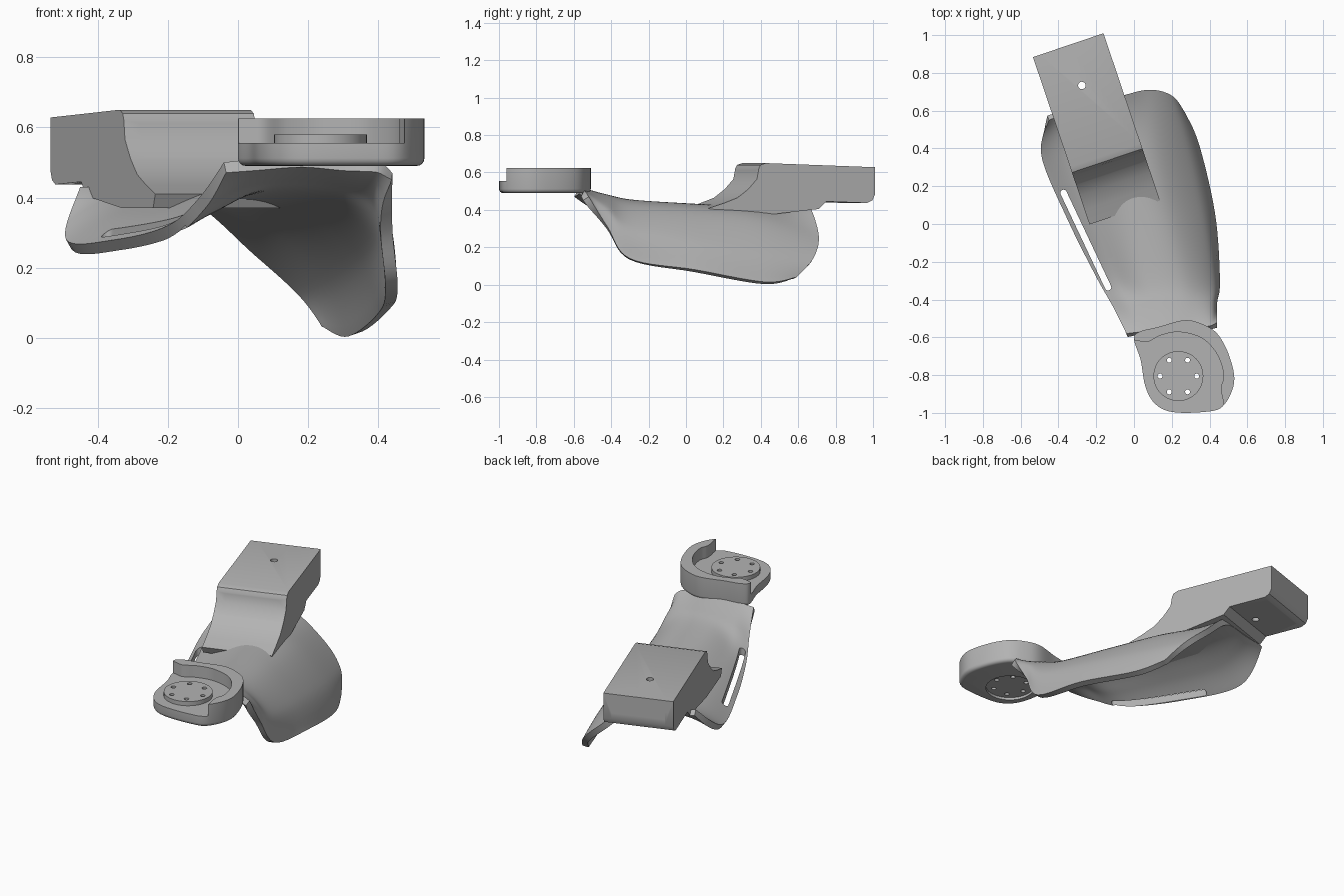
import bpy, bmesh, math
from mathutils import Matrix, Vector

if "Cube" in bpy.data.objects:
    bpy.data.objects.remove(bpy.data.objects["Cube"])

grey = bpy.data.materials.new("plain grey")
grey.use_nodes = True
grey.diffuse_color = (0.45, 0.45, 0.45, 1)
grey.node_tree.nodes["Principled BSDF"].inputs["Base Color"].default_value = grey.diffuse_color


def spline(pts, steps, closed=False):
    """Smooth curve through the points."""
    n = len(pts)
    pts = [Vector(p) for p in pts]
    pick = (lambda i: pts[i % n]) if closed else (lambda i: pts[min(max(i, 0), n - 1)])
    out = []
    for i in range(n if closed else n - 1):
        a, b, c, d = (pick(i + k) for k in (-1, 0, 1, 2))
        for k in range(steps):
            t = k / steps
            out.append(b + (c - a) * t / 2 + (a - b * 2.5 + c * 2 - d / 2) * t ** 2
                       + ((b - c) * 1.5 + (d - a) / 2) * t ** 3)
    return out if closed else out + [pts[-1]]


def add_object(name, bm):
    mesh = bpy.data.meshes.new(name)
    bmesh.ops.recalc_face_normals(bm, faces=bm.faces)
    bm.to_mesh(mesh)
    bm.free()
    mesh.materials.append(grey)
    obj = bpy.data.objects.new(name, mesh)
    bpy.context.collection.objects.link(obj)
    return obj


def prism(name, pts, low, high, matrix=Matrix(), bevel=0):
    """Extrude a flat outline from low to high, optionally rounding the low rim."""
    bm = bmesh.new()
    base = bm.faces.new([bm.verts.new((p[0], p[1], low)) for p in pts])
    rim = list(base.edges)
    ext = bmesh.ops.extrude_face_region(bm, geom=[base], use_keep_orig=True)
    top = [v for v in ext["geom"] if isinstance(v, bmesh.types.BMVert)]
    bmesh.ops.translate(bm, verts=top, vec=(0, 0, high - low))
    if bevel:
        bmesh.ops.bevel(bm, geom=rim, offset=bevel, segments=4, profile=0.5, affect='EDGES')
    bm.transform(matrix)
    return add_object(name, bm)


def circle(x, y, r, n=32):
    return [(x + r * math.cos(math.tau * i / n), y + r * math.sin(math.tau * i / n)) for i in range(n)]


def rect(x0, x1, y0, y1):
    return [(x0, y0), (x1, y0), (x1, y1), (x0, y1)]


def slot_cutter(centre, along, cut, radius, depth):
    """Round-ended bar that cuts a strap slot."""
    x, z = Vector(along), Vector(cut)
    half = x.length / 2 - radius
    x.normalize()
    m = Matrix((x, z.cross(x), z)).transposed().to_4x4()
    m.translation = centre
    pts = []
    for end in (0, 1):
        for i in range(9):
            a = math.pi * (end + i / 8) - math.pi / 2
            pts.append(((1 - 2 * end) * half + radius * math.cos(a), radius * math.sin(a)))
    return prism("slot_cutter", pts, -depth, depth, m)


def finish(obj, cutters):
    """Cut, bake the modifiers and shade."""
    for c in cutters:
        c.hide_render = True
        mod = obj.modifiers.new("cut", 'BOOLEAN')
        mod.operation, mod.solver, mod.object = 'DIFFERENCE', 'EXACT', c
    deps = bpy.context.evaluated_depsgraph_get()
    baked = bpy.data.meshes.new_from_object(obj.evaluated_get(deps))
    obj.modifiers.clear()
    obj.data = baked
    for c in cutters:
        bpy.data.objects.remove(c)
    bpy.ops.object.select_all(action='DESELECT')
    obj.select_set(True)
    bpy.context.view_layer.objects.active = obj
    bpy.ops.object.shade_smooth_by_angle(angle=math.radians(35))


# Saddle shell: sections from the left wing over the crown to the right flap
sections = [
    [(-.04, -.58, .50), (.05, -.57, .51), (.18, -.56, .52), (.30, -.55, .51), (.40, -.54, .50), (.44, -.52, .47)],
    [(-.11, -.44, .40), (-.02, -.43, .45), (.12, -.42, .48), (.28, -.42, .47), (.41, -.42, .41), (.44, -.42, .31)],
    [(-.20, -.28, .32), (-.10, -.28, .38), (.06, -.28, .45), (.26, -.28, .43), (.42, -.29, .30), (.455, -.30, .14)],
    [(-.35, .02, .28), (-.22, .04, .36), (-.02, .05, .43), (.18, .05, .40), (.36, .05, .24), (.43, .05, .08)],
    [(-.49, .36, .28), (-.34, .36, .36), (-.12, .38, .42), (.10, .40, .36), (.28, .41, .18), (.345, .42, .015)],
    [(-.45, .55, .43), (-.32, .60, .43), (-.12, .66, .42), (.07, .71, .26), (.20, .68, .14), (.27, .59, .04)],
]
rows = [spline(s, 8) for s in sections]
columns = [spline(c, 8) for c in zip(*rows)]
bm = bmesh.new()
grid = [[bm.verts.new(p) for p in c] for c in columns]
for a, b in zip(grid, grid[1:]):
    for i in range(len(a) - 1):
        bm.faces.new((a[i], b[i], b[i + 1], a[i + 1]))
shell = add_object("saddle_shell", bm)
up = sum(p.normal.z * p.area for p in shell.data.polygons)
thick = shell.modifiers.new("thickness", 'SOLIDIFY')
thick.thickness, thick.offset = 0.035, (-1 if up > 0 else 1)
thick.use_even_offset = True
finish(shell, [
    slot_cutter((.4, .07, .12), (0, .56, -.1), (1, 0, 0), .02, .2),
    slot_cutter((-.255, -.085, .33), (.25, -.53, 0), (0, 0, 1), .017, .15),
])

# Front mounting plate with a raised crescent rim
outline = spline([(.20, -.995), (.37, -.995), (.47, -.965), (.53, -.84), (.505, -.70), (.44, -.58), (.35, -.525),
                  (.26, -.51), (.13, -.545), (.03, -.57), (.0, -.61), (.035, -.72), (.06, -.86), (.11, -.95)], 6, True)
pocket = spline([(0, -.615), (.07, -.625), (.14, -.59), (.24, -.572), (.36, -.605), (.44, -.69), (.475, -.8),
                 (.46, -.87), (.475, -.96), (.48, -1.1), (-.1, -1.1), (-.1, -.62)], 6, True)
hub_x, hub_y = .235, -.805


def bolt_holes():
    return [prism("bolt_cutter", circle(x, y, .013, 16), .4, .7) for x, y in circle(hub_x, hub_y, .097, 6)]


plate = prism("mounting_plate", outline, .49, .625, bevel=.022)
finish(plate, [prism("pocket_cutter", pocket, .555, .7),
               prism("recess_cutter", circle(hub_x, hub_y, .135, 48), .4, .505)] + bolt_holes())
hub = prism("hub_disc", circle(hub_x, hub_y, .132, 48), .545, .58)
finish(hub, bolt_holes())

# Rear socket: side profile swept across its width, in its own turned frame
axis, across = Vector((-.32, .947, 0)).normalized(), Vector((.947, .32, 0)).normalized()
side = Matrix((axis, (0, 0, 1), across)).transposed().to_4x4()
side.translation = (-.145, .345, 0)
plan = Matrix((axis, -across, (0, 0, 1))).transposed().to_4x4()
plan.translation = side.translation

profile = [(-.30, .41), (-.22, .435), (-.14, .465), (-.08, .51), (-.03, .565), (-.02, .62), (-.01, .64), (.02, .65),
           (.635, .628), (.635, .48), (.62, .45), (.59, .437), (.36, .445), (.32, .405), (0, .37), (-.28, .37)]
socket = prism("rear_socket", profile, -.197, .197, side)
finish(socket, [
    prism("tunnel_cutter", rect(-.15, .8, .515, .612), -.15, .15, side),
    prism("strap_cutter", rect(.04, .24, .42, .45), -.3, .3, side),
    prism("floor_cutter", rect(.585, .8, .4, .56), -.15, .15, side),
    prism("end_cutter", circle(.635 + .155, 0, .23, 64), .56, .8, plan),
    prism("pin_cutter", circle(.495, 0, .02, 20), .4, .8, plan),
    prism("pin_cutter", circle(.41, 0, .02, 20), .4, .8, plan),
])
